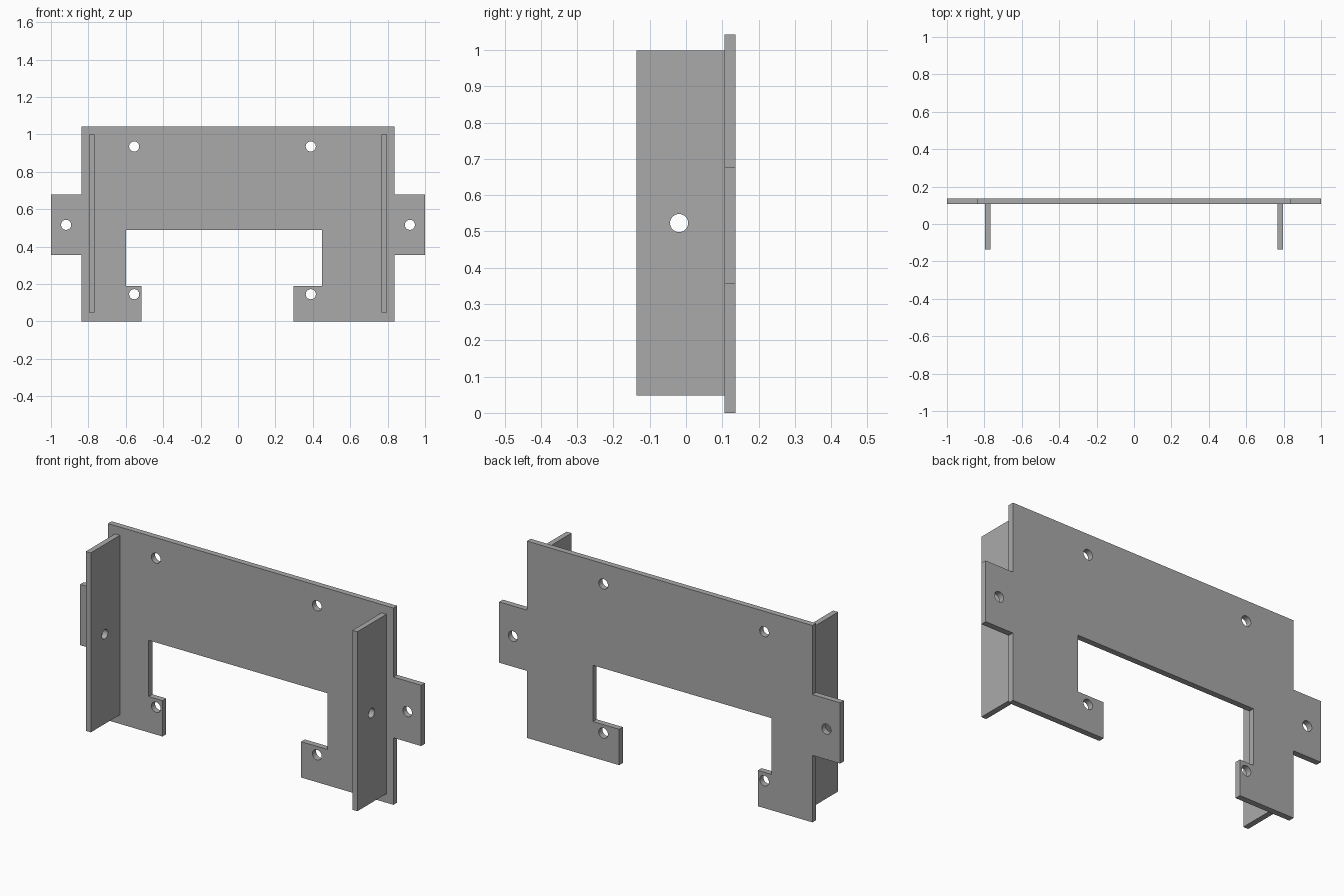
import bpy
import bmesh
from math import cos, sin, tau
from mathutils import Vector

cube = bpy.data.objects.get("Cube")
if cube:
    bpy.data.objects.remove(cube, do_unlink=True)

GREY = (0.40, 0.40, 0.40, 1.0)
grey = bpy.data.materials.new("plain grey")
grey.use_nodes = True
grey.diffuse_color = GREY
bsdf = next(n for n in grey.node_tree.nodes if n.type == "BSDF_PRINCIPLED")
bsdf.inputs["Base Color"].default_value = GREY


def circle(u, v, radius, sides=32):
    return [(u + radius * cos(tau * i / sides), v + radius * sin(tau * i / sides))
            for i in range(sides)]


def pierced_sheet(name, outline, holes, place, depth):
    """Fill an outline with holes, place it in space and extrude it by depth."""
    bm = bmesh.new()
    edges = []
    for loop in [outline] + holes:
        verts = [bm.verts.new(place(u, v)) for u, v in loop]
        edges += [bm.edges.new((a, b)) for a, b in zip(verts, verts[1:] + verts[:1])]
    bmesh.ops.triangle_fill(bm, use_beauty=True, use_dissolve=False, edges=edges)
    region = bmesh.ops.extrude_face_region(bm, geom=bm.faces[:], use_keep_orig=True)
    moved = [g for g in region["geom"] if isinstance(g, bmesh.types.BMVert)]
    bmesh.ops.translate(bm, verts=moved, vec=Vector(depth))
    bmesh.ops.recalc_face_normals(bm, faces=bm.faces[:])
    mesh = bpy.data.meshes.new(name)
    bm.to_mesh(mesh)
    bm.free()
    mesh.materials.append(grey)
    obj = bpy.data.objects.new(name, mesh)
    bpy.context.collection.objects.link(obj)
    # round hole walls, crisp sheet edges
    bpy.ops.object.select_all(action="DESELECT")
    obj.select_set(True)
    bpy.context.view_layer.objects.active = obj
    bpy.ops.object.shade_smooth_by_angle()
    return obj


# Main dimensions
SIDE, TOP = 0.837, 1.043
TAB_LOW, TAB_HIGH = 0.355, 0.677
NOTCH_TOP, HOOK_TOP = 0.488, 0.19
FRONT, FACE, BACK = -0.137, 0.106, 0.137

# Back plate with side tabs and hooked lower opening
right_half = [(-0.517, 0), (-SIDE, 0), (-SIDE, TAB_LOW), (-1, TAB_LOW),
              (-1, TAB_HIGH), (-SIDE, TAB_HIGH), (-SIDE, TOP)]
left_half = [(-x, z) for x, z in reversed(right_half[1:])]
opening = [(0.296, 0), (0.296, HOOK_TOP), (0.45, HOOK_TOP), (0.45, NOTCH_TOP),
           (-0.598, NOTCH_TOP), (-0.598, HOOK_TOP), (-0.517, HOOK_TOP)]
screw_holes = [circle(x, z, 0.027) for x in (-0.555, 0.389) for z in (0.145, 0.935)]
tab_holes = [circle(x, 0.516, 0.027) for x in (-0.919, 0.919)]
pierced_sheet("back_plate", right_half + left_half + opening, screw_holes + tab_holes,
              lambda x, z: (x, FACE, z), (0, BACK - FACE, 0))

# Upright side flanges with one hole each
flange = [(FRONT, 0.048), (FACE, 0.048), (FACE, 0.999), (FRONT, 0.999)]
for side, name in ((-1, "right_flange"), (1, "left_flange")):
    pierced_sheet(name, flange, [circle(-0.019, 0.523, 0.025)],
                  lambda y, z: (side * 0.767, y, z), (side * 0.029, 0, 0))
